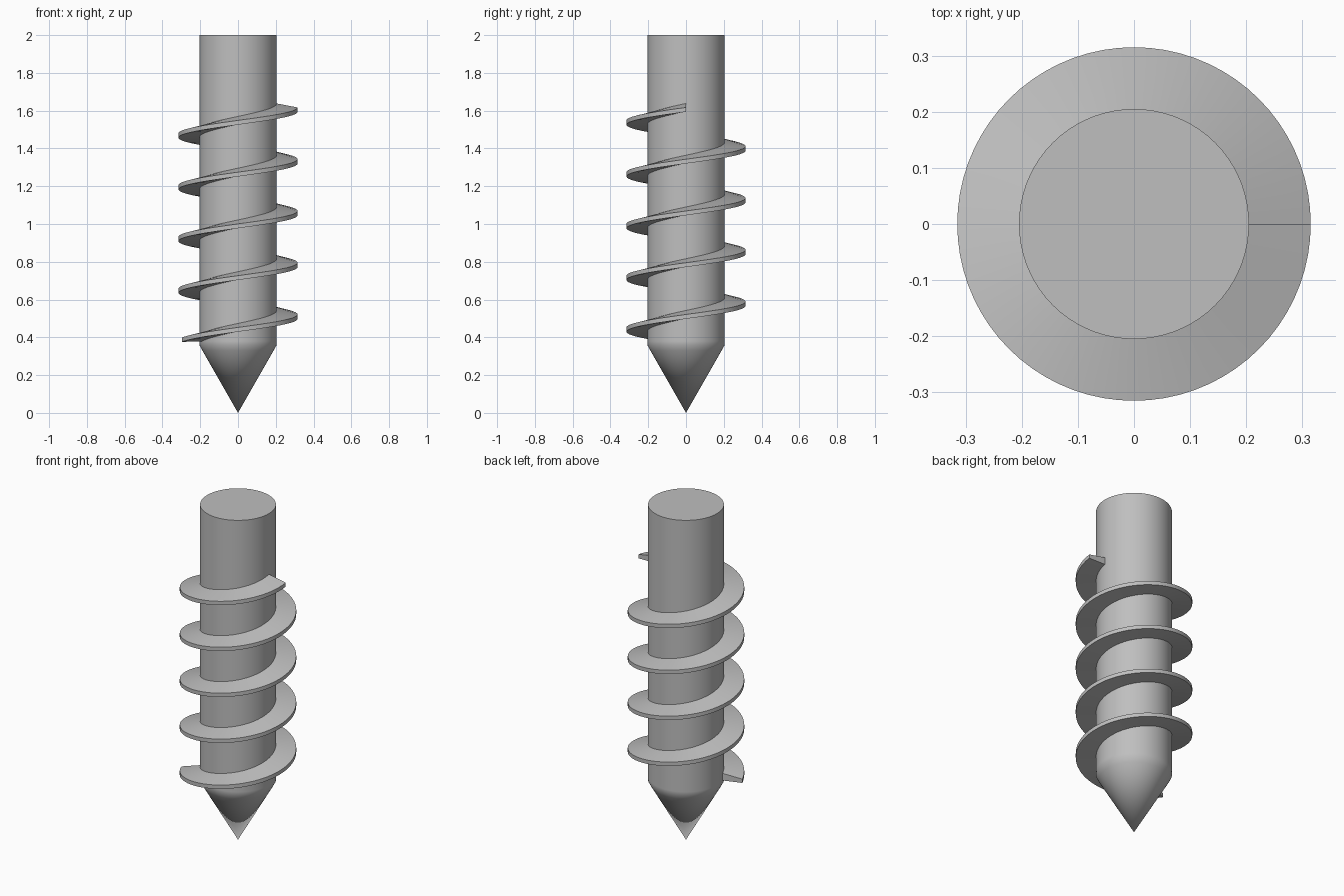
import bpy
import math

cube = bpy.data.objects.get("Cube")
if cube:
    bpy.data.objects.remove(cube, do_unlink=True)

SEGMENTS = 72      # sides per full turn
CORE_R = 0.205
FLIGHT_R = 0.315
PITCH = 0.274

steel = bpy.data.materials.new("grey steel")
steel.use_nodes = True
steel.diffuse_color = (0.52, 0.52, 0.52, 1)
steel.node_tree.nodes["Principled BSDF"].inputs["Base Color"].default_value = (0.52, 0.52, 0.52, 1)


def add_part(name, verts, faces, angle):
    mesh = bpy.data.meshes.new(name)
    mesh.from_pydata(verts, [], faces)
    mesh.materials.append(steel)
    obj = bpy.data.objects.new(name, mesh)
    bpy.context.collection.objects.link(obj)
    bpy.ops.object.select_all(action="DESELECT")
    obj.select_set(True)
    bpy.context.view_layer.objects.active = obj
    bpy.ops.object.shade_smooth_by_angle(angle=math.radians(angle))
    return obj


def ring_point(radius, angle, z):
    return (radius * math.cos(angle), radius * math.sin(angle), z)


# Core: pointed tip, tight shoulder and straight shaft, turned around z
profile = [(CORE_R * 0.92, 0.33), (CORE_R, 0.36), (CORE_R, 0.38), (CORE_R, 2.0)]
verts = [ring_point(r, math.tau * i / SEGMENTS, z)
         for r, z in profile for i in range(SEGMENTS)]
faces = []
for row in range(len(profile) - 1):
    for i in range(SEGMENTS):
        a, b = row * SEGMENTS + i, row * SEGMENTS + (i + 1) % SEGMENTS
        faces.append((a, b, b + SEGMENTS, a + SEGMENTS))
tip = len(verts)
verts.append((0, 0, 0))
faces += [(tip, (i + 1) % SEGMENTS, i) for i in range(SEGMENTS)]
faces.append(tuple(range(tip - SEGMENTS, tip)))
add_part("pointed_shaft", verts, faces, 35)

# Flight: tapered cross-section swept up a helix, ending on +x
section = [(CORE_R - 0.01, -0.006), (FLIGHT_R, -0.008), (FLIGHT_R, 0.015), (CORE_R - 0.01, 0.038)]
END_Z = 1.602
sweep = math.radians(1600)
steps = round(SEGMENTS * sweep / math.tau)
verts, faces = [], []
for i in range(steps + 1):
    angle = -sweep * (1 - i / steps)
    verts += [ring_point(r, angle, END_Z + PITCH * angle / math.tau + dz) for r, dz in section]
n = len(section)
for i in range(steps):
    for k in range(n):
        a, b = i * n + k, i * n + (k + 1) % n
        faces.append((a, a + n, b + n, b))
faces.append(tuple(range(n)))
faces.append(tuple(reversed(range(steps * n, steps * n + n))))
add_part("helical_flight", verts, faces, 35)
